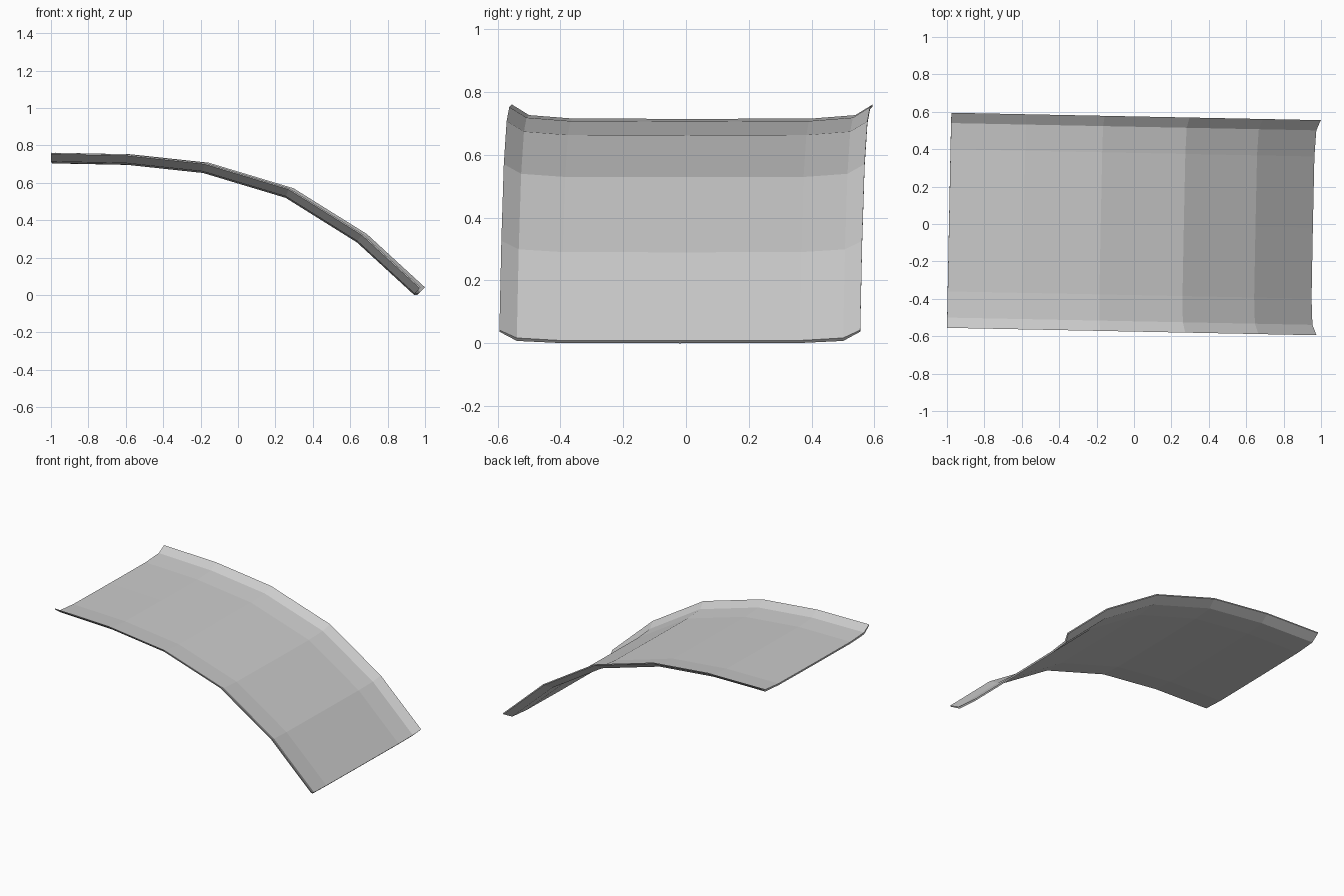
import bpy, bmesh, math
from mathutils import Vector, Matrix

if "Cube" in bpy.data.objects:
    bpy.data.objects.remove(bpy.data.objects["Cube"])

# Arched path (x, z) of the underside along the centre line
path = [Vector(p) for p in [(-0.989, 0.704), (-0.59, 0.696), (-0.18, 0.652),
                            (0.262, 0.519), (0.643, 0.281), (0.949, 0.0)]]

# Half cross-section (y, offset along path normal), mirrored into a closed loop
under = [(0.0, 0.0), (0.38, 0.001), (0.52, 0.010), (0.575, 0.050)]
upper = [(0.575, 0.057), (0.52, 0.023), (0.38, 0.012), (0.0, 0.011)]
right = under + upper
section = right + [(-y, h) for y, h in reversed(right[1:-1])]


def normal_at(i):
    # mitred normal of the path
    dirs = [(path[j + 1] - path[j]).normalized()
            for j in (i - 1, i) if 0 <= j < len(path) - 1]
    t = sum(dirs, Vector((0, 0))).normalized()
    return Vector((-t.y, t.x))


# Sweep the section along the path
bm = bmesh.new()
rings = []
for i, p in enumerate(path):
    n = normal_at(i)
    rings.append([bm.verts.new((p.x + n.x * h, y, p.y + n.y * h)) for y, h in section])

count = len(section)
for a, b in zip(rings, rings[1:]):
    for k in range(count):
        m = (k + 1) % count
        bm.faces.new((a[k], a[m], b[m], b[k]))

# End caps, as strips between underside and upper side
for ring in (rings[0], rings[-1]):
    for k in range(3):
        bm.faces.new((ring[k], ring[k + 1], ring[6 - k], ring[7 - k]))
        lo, hi = (-k) % count, 7 + k
        bm.faces.new((ring[lo], ring[(-k - 1) % count], ring[hi + 1], ring[hi]))

# Slight turn about the vertical axis
bmesh.ops.rotate(bm, verts=bm.verts, cent=(0, 0, 0),
                 matrix=Matrix.Rotation(-0.02, 3, 'Z'))
bmesh.ops.recalc_face_normals(bm, faces=bm.faces)

mesh = bpy.data.meshes.new("curved_panel")
bm.to_mesh(mesh)
bm.free()
panel = bpy.data.objects.new("curved_panel", mesh)
bpy.context.collection.objects.link(panel)
